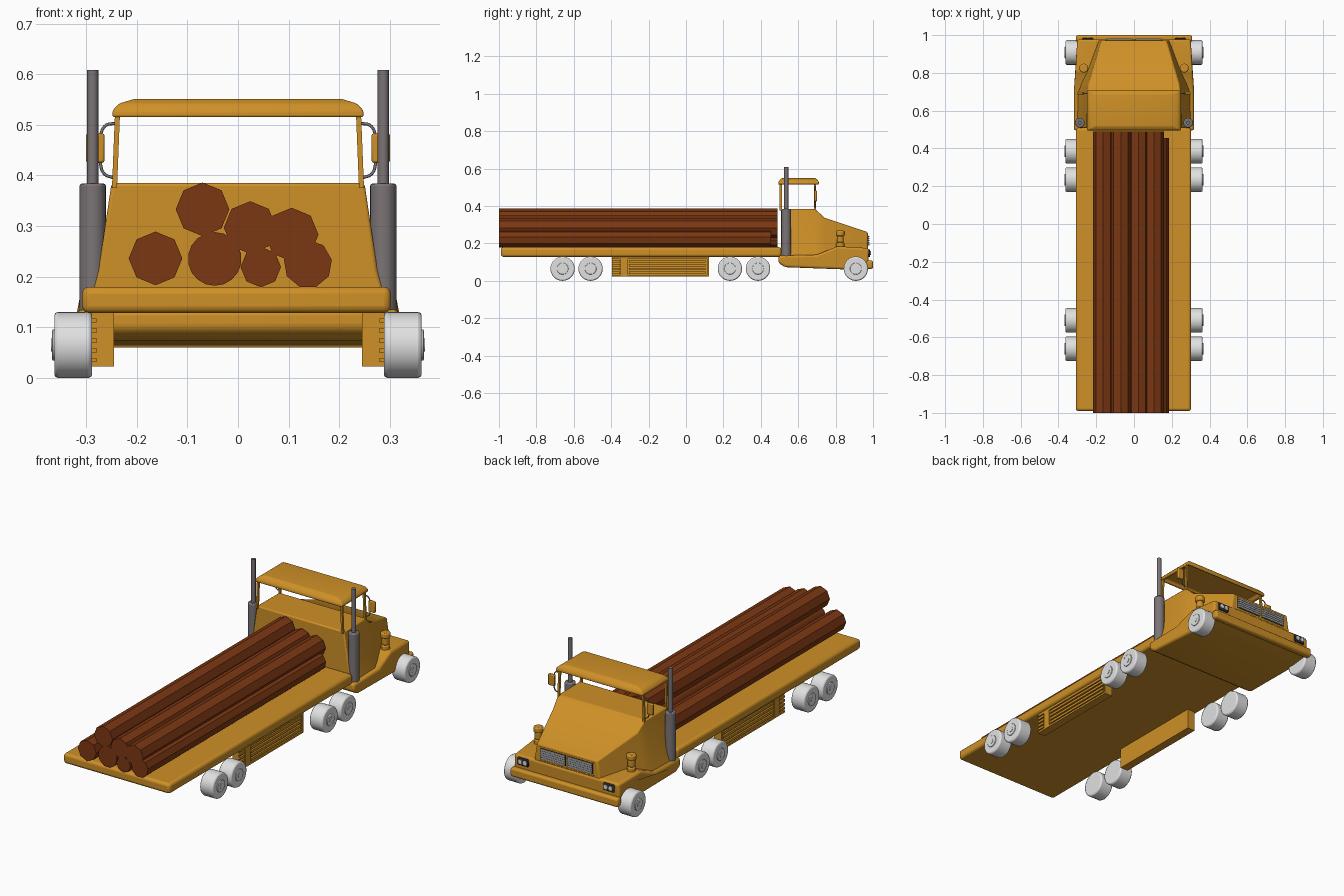
import bpy, bmesh, math
from mathutils import Matrix, Vector

if "Cube" in bpy.data.objects:
    bpy.data.objects.remove(bpy.data.objects["Cube"], do_unlink=True)


def material(name, r, g, b):
    m = bpy.data.materials.new(name)
    m.use_nodes = True
    m.diffuse_color = (r, g, b, 1)
    m.node_tree.nodes["Principled BSDF"].inputs["Base Color"].default_value = (r, g, b, 1)
    return m


YELLOW = material("yellow paint", 0.62, 0.28, 0.02)
WOOD = material("brown wood", 0.20, 0.038, 0.006)
WHEEL = material("pale grey", 0.75, 0.75, 0.75)
PIPE = material("pipe grey", 0.20, 0.175, 0.18)
DARK = material("dark trim", 0.03, 0.03, 0.035)


def finish(bm, name, mat, bevel=0.0, segments=2, smooth=True):
    bmesh.ops.recalc_face_normals(bm, faces=bm.faces)
    mesh = bpy.data.meshes.new(name)
    bm.to_mesh(mesh)
    bm.free()
    ob = bpy.data.objects.new(name, mesh)
    bpy.context.collection.objects.link(ob)
    mesh.materials.append(mat)
    if smooth:
        bpy.ops.object.select_all(action='DESELECT')
        ob.select_set(True)
        bpy.context.view_layer.objects.active = ob
        bpy.ops.object.shade_smooth_by_angle(angle=math.radians(35))
    if bevel:
        mod = ob.modifiers.new("Bevel", 'BEVEL')
        mod.width, mod.segments = bevel, segments
        mod.limit_method = 'ANGLE'
        mod.angle_limit = math.radians(25)
    return ob


def box(name, mat, x, y, z, bevel=0.0, segments=2):
    """Box between (low, high) limits on each axis."""
    bm = bmesh.new()
    bmesh.ops.create_cube(bm, size=1)
    for v in bm.verts:
        v.co = [(a + b) / 2 + c * (b - a) for (a, b), c in zip((x, y, z), v.co)]
    return finish(bm, name, mat, bevel, segments)


def rod(name, mat, start, end, r, sides=20, bevel=0.0, smooth=True, turn=0.0):
    """Cylinder from one point to another."""
    a, b = Vector(start), Vector(end)
    axis = b - a
    rot = axis.to_track_quat('Z', 'Y').to_matrix().to_4x4()
    bm = bmesh.new()
    bmesh.ops.create_cone(bm, cap_ends=True, segments=sides, radius1=r, radius2=r,
                          depth=axis.length,
                          matrix=Matrix.Translation((a + b) / 2) @ rot @ Matrix.Rotation(turn, 4, 'Z'))
    return finish(bm, name, mat, bevel, 2, smooth)


def loft(name, mat, rings, bevel=0.0, segments=2):
    """Closed skin through rings of equal point count."""
    bm = bmesh.new()
    loops = [[bm.verts.new(p) for p in ring] for ring in rings]
    n = len(loops[0])
    for a, b in zip(loops, loops[1:]):
        for i in range(n):
            bm.faces.new((a[i], a[(i + 1) % n], b[(i + 1) % n], b[i]))
    bm.faces.new(loops[0])
    bm.faces.new(loops[-1])
    return finish(bm, name, mat, bevel, segments)


def tube(name, mat, points, r):
    curve = bpy.data.curves.new(name, 'CURVE')
    curve.dimensions = '3D'
    curve.bevel_depth, curve.bevel_resolution = r, 2
    spline = curve.splines.new('BEZIER')
    spline.bezier_points.add(len(points) - 1)
    for bp, p in zip(spline.bezier_points, points):
        bp.co = p
        bp.handle_left_type = bp.handle_right_type = 'AUTO'
    curve.materials.append(mat)
    ob = bpy.data.objects.new(name, curve)
    bpy.context.collection.objects.link(ob)


# Flat bed
box("flat_bed", YELLOW, (-0.308, 0.302), (-0.99, 0.51), (0.128, 0.18), 0.014, 3)

# Lower cab body with raised fenders
profile = [(0.495, 0.135), (0.495, 0.095), (0.53, 0.073), (0.88, 0.06), (0.975, 0.07),
           (0.978, 0.175), (0.81, 0.185), (0.70, 0.14)]
loft("fender_body", YELLOW,
     [[(s * (0.318 - 0.06 * max(0, y - 0.68)), y, z) for y, z in profile] for s in (-1, 1)],
     0.012, 3)


def section(y, levels):
    return [(w, y, z) for w, z in levels] + [(-w, y, z) for w, z in reversed(levels)]


# Cab and tapering hood
loft("cab_and_hood", YELLOW, [
    section(0.508, [(0.30, 0.13), (0.275, 0.215), (0.25, 0.385)]),
    section(0.69, [(0.30, 0.13), (0.275, 0.215), (0.248, 0.385)]),
    section(0.74, [(0.285, 0.13), (0.27, 0.2), (0.24, 0.338)]),
    section(0.972, [(0.19, 0.13), (0.185, 0.18), (0.172, 0.26)]),
], 0.006)

# Roof with hollow underside
roof = [[(sx * w, 0.6025 + sy * d, z) for sx, sy in ((-1, -1), (1, -1), (1, 1), (-1, 1))]
        for w, d, z in ((0.22, 0.09, 0.53), (0.235, 0.1, 0.515), (0.248, 0.108, 0.515),
                        (0.248, 0.108, 0.528), (0.235, 0.1, 0.542), (0.205, 0.085, 0.551))]
loft("roof", YELLOW, roof, 0.006)

for s, side in ((-1, "right"), (1, "left")):
    # Roof pillars
    for y, where in ((0.507, "rear"), (0.69, "front")):
        loft(f"{where}_pillar_{side}", YELLOW,
             [[(s * (x + dx), y + dy, z) for dx, dy in ((-0.005, -0.006), (0.005, -0.006),
                                                      (0.005, 0.006), (-0.005, 0.006))]
              for x, z in ((0.244, 0.375), (0.238, 0.525))])

    # Exhaust stack
    x = s * 0.287
    rod(f"stack_muffler_{side}", PIPE, (x, 0.536, 0.128), (x, 0.536, 0.384), 0.026, 24, 0.005)
    rod(f"stack_pipe_{side}", PIPE, (x, 0.536, 0.38), (x, 0.536, 0.608), 0.011, 16)

    # Mirror and bracket
    box(f"mirror_{side}", YELLOW, sorted((s * 0.264, s * 0.30)), (0.685, 0.70), (0.425, 0.483), 0.004)
    tube(f"mirror_bracket_{side}", PIPE,
         [(s * 0.24, 0.69, 0.503), (s * 0.262, 0.69, 0.498), (s * 0.272, 0.69, 0.475),
          (s * 0.272, 0.69, 0.425), (s * 0.264, 0.69, 0.403), (s * 0.245, 0.69, 0.395)], 0.003)

    # Fender canister lamp
    x = s * 0.266
    for r, z0, z1 in ((0.022, 0.175, 0.205), (0.018, 0.203, 0.242), (0.024, 0.24, 0.268)):
        rod(f"fender_lamp_{side}", YELLOW, (x, 0.825, z0), (x, 0.825, z1), r, 20, 0.006)

    # Headlight: dark frame and two pale lenses
    box(f"headlight_frame_{side}", DARK, sorted((s * 0.215, s * 0.275)), (0.97, 0.984), (0.128, 0.167), 0.003)
    for cx in (0.231, 0.259):
        rod(f"headlight_lens_{side}", WHEEL, (s * cx, 0.98, 0.148), (s * cx, 0.988, 0.148), 0.011, 16)

    # Grille half: dark plate behind pale slats
    box(f"grille_plate_{side}", DARK, sorted((s * 0.006, s * 0.148)), (0.968, 0.976), (0.188, 0.243))
    for i in range(5):
        z = 0.19 + i * 0.011
        box(f"grille_slat_{side}", WHEEL, sorted((s * 0.008, s * 0.146)), (0.972, 0.982), (z, z + 0.007))

    # Side skirt with louvres
    inner, face, outer = s * 0.245, s * 0.28, s * 0.289
    box(f"skirt_{side}", YELLOW, sorted((inner, face)), (-0.395, 0.122), (0.022, 0.135))
    span = sorted((face - s * 0.002, outer))
    box(f"skirt_sill_{side}", YELLOW, span, (-0.395, 0.122), (0.022, 0.032))
    box(f"skirt_rail_{side}", YELLOW, span, (-0.395, 0.122), (0.116, 0.132))
    for y0, y1 in ((-0.35, -0.31), (0.112, 0.122)):
        box(f"skirt_post_{side}", YELLOW, span, (y0, y1), (0.03, 0.12))
    for i in range(4):
        z = 0.038 + i * 0.02
        box(f"skirt_louvre_{side}", YELLOW, span, (-0.305, 0.105), (z, z + 0.012))
        box(f"skirt_short_louvre_{side}", YELLOW, span, (-0.395, -0.354), (z, z + 0.012))

    # Wheels with raised hubs
    for y in (-0.66, -0.51, 0.235, 0.385, 0.908):
        rod(f"wheel_{side}", WHEEL, (s * 0.288, y, 0.065), (s * 0.363, y, 0.065), 0.065, 32, 0.007)
        rod(f"hub_{side}", WHEEL, (s * 0.35, y, 0.065), (s * 0.367, y, 0.065), 0.031, 24, 0.002)
        rod(f"hub_cap_{side}", WHEEL, (s * 0.35, y, 0.065), (s * 0.369, y, 0.065), 0.013, 12)

# Front bumper and grille surround
box("front_bumper", YELLOW, (-0.308, 0.308), (0.965, 1.0), (0.064, 0.11), 0.011, 3)
box("grille_surround", YELLOW, (-0.155, 0.155), (0.95, 0.973), (0.178, 0.25), 0.003)

# Log stack: x, z, radius, sides, far end
for x, z, r, sides, end in ((-0.163, 0.236, 0.053, 8, 0.49), (-0.07, 0.333, 0.053, 8, 0.49),
                            (-0.046, 0.235, 0.053, 18, 0.49), (0.024, 0.297, 0.052, 8, 0.49),
                            (0.045, 0.219, 0.04, 8, 0.49), (0.106, 0.283, 0.053, 8, 0.49),
                            (0.138, 0.225, 0.048, 9, 0.455)):
    rod("log", WOOD, (x, -1.0, z), (x, end, z), r, sides, smooth=sides > 12)
